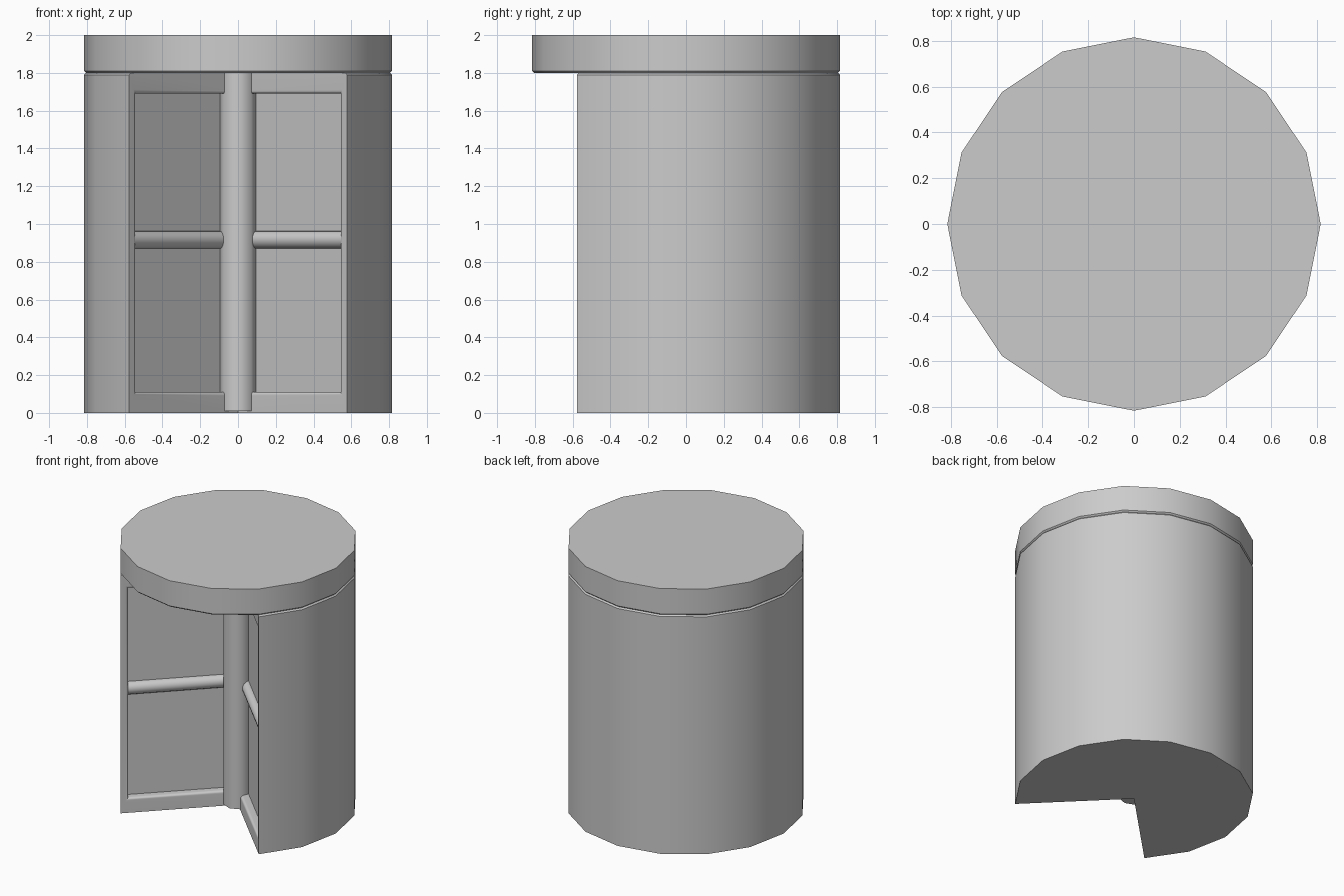
import bpy, bmesh
from math import sin, cos, pi, radians, sqrt
from mathutils import Vector, Matrix

if "Cube" in bpy.data.objects:
    bpy.data.objects.remove(bpy.data.objects["Cube"])

R, LIP, H, TOP = 0.815, 0.01, 1.8, 2.0
DEPTH, ROUND = 0.06, 0.02      # panel recess and frame edge rounding


def finish(name, bm, angle):
    bmesh.ops.remove_doubles(bm, verts=bm.verts, dist=1e-5)
    bmesh.ops.recalc_face_normals(bm, faces=bm.faces)
    mesh = bpy.data.meshes.new(name)
    bm.to_mesh(mesh)
    bm.free()
    ob = bpy.data.objects.new(name, mesh)
    bpy.context.collection.objects.link(ob)
    bpy.ops.object.select_all(action='DESELECT')
    ob.select_set(True)
    bpy.context.view_layer.objects.active = ob
    bpy.ops.object.shade_smooth_by_angle(angle=radians(angle))
    return ob


def lathe_prism(name, rings, sides, angle):
    """Stack of regular polygons given as (radius, z), capped at both ends."""
    bm = bmesh.new()
    loops = [[bm.verts.new((r * cos(2 * pi * i / sides), r * sin(2 * pi * i / sides), z))
              for i in range(sides)] for r, z in rings]
    for a, b in zip(loops, loops[1:]):
        for i in range(sides):
            j = (i + 1) % sides
            bm.faces.new((a[i], a[j], b[j], b[i]))
    bm.faces.new(loops[0])
    bm.faces.new(loops[-1])
    return finish(name, bm, angle)


def wall_point(side, t, depth, z):
    """Point on an opening wall: t outward from the centre, depth into the body."""
    return Vector((side * (t + depth) / sqrt(2), (depth - t) / sqrt(2), z))


# Body: three quarters of a 16-sided drum, recessed panel in each opening wall
bm = bmesh.new()
angles = [radians(-45 + 22.5 * i) for i in range(13)]
arcs = [[bm.verts.new((r * cos(a), r * sin(a), z)) for a in angles]
        for r, z in ((R, 0), (R, H - LIP), (R - LIP, H))]
for a, b in zip(arcs, arcs[1:]):
    for i in range(12):
        bm.faces.new((a[i], a[i + 1], b[i + 1], b[i]))
a0, a1 = bm.verts.new((0, 0, 0)), bm.verts.new((0, 0, H))
bm.faces.new(arcs[0] + [a0])
bm.faces.new(arcs[2] + [a1])
for side, k in ((1, 0), (-1, 12)):
    o0, o1, o2 = (arc[k] for arc in arcs)
    steps = [(ROUND * sin(i * pi / 8), ROUND * (1 - cos(i * pi / 8))) for i in range(5)]
    steps.append((ROUND, DEPTH))
    rings = []
    for off, d in steps:
        t0, t1, z0, z1 = 0.02 + off, 0.78 - off, 0.09 + off, 1.71 - off
        rings.append([bm.verts.new(wall_point(side, t, d, z))
                      for t, z in ((t0, z0), (t1, z0), (t1, z1), (t0, z1))])
    r = rings[0]
    for f in ((a0, o0, r[1], r[0]), (o0, o1, r[2], r[1]), (o1, o2, r[2]),
              (o2, a1, r[3], r[2]), (a1, a0, r[0], r[3])):
        bm.faces.new(f)
    for p, q in zip(rings, rings[1:]):
        for i in range(4):
            j = (i + 1) % 4
            bm.faces.new((p[i], p[j], q[j], q[i]))
    bm.faces.new(rings[-1])
finish("body", bm, 35)

# Round lid
lathe_prism("lid", [(R - LIP, H), (R, H + LIP), (R, TOP)], 16, 35)

# Centre post
lathe_prism("centre_post", [(0.1, 0.01), (0.1, H)], 8, 50)

# Middle rail across each panel
for side, label in ((1, "right"), (-1, "left")):
    start, end = wall_point(side, 0.04, DEPTH, 0.916), wall_point(side, 0.77, DEPTH, 0.916)
    axis = end - start
    bm = bmesh.new()
    bmesh.ops.create_cone(
        bm, cap_ends=True, segments=16, radius1=0.047, radius2=0.047, depth=axis.length,
        matrix=Matrix.Translation((start + end) / 2) @ axis.to_track_quat('Z', 'Y').to_matrix().to_4x4())
    finish(label + "_middle_rail", bm, 35)
